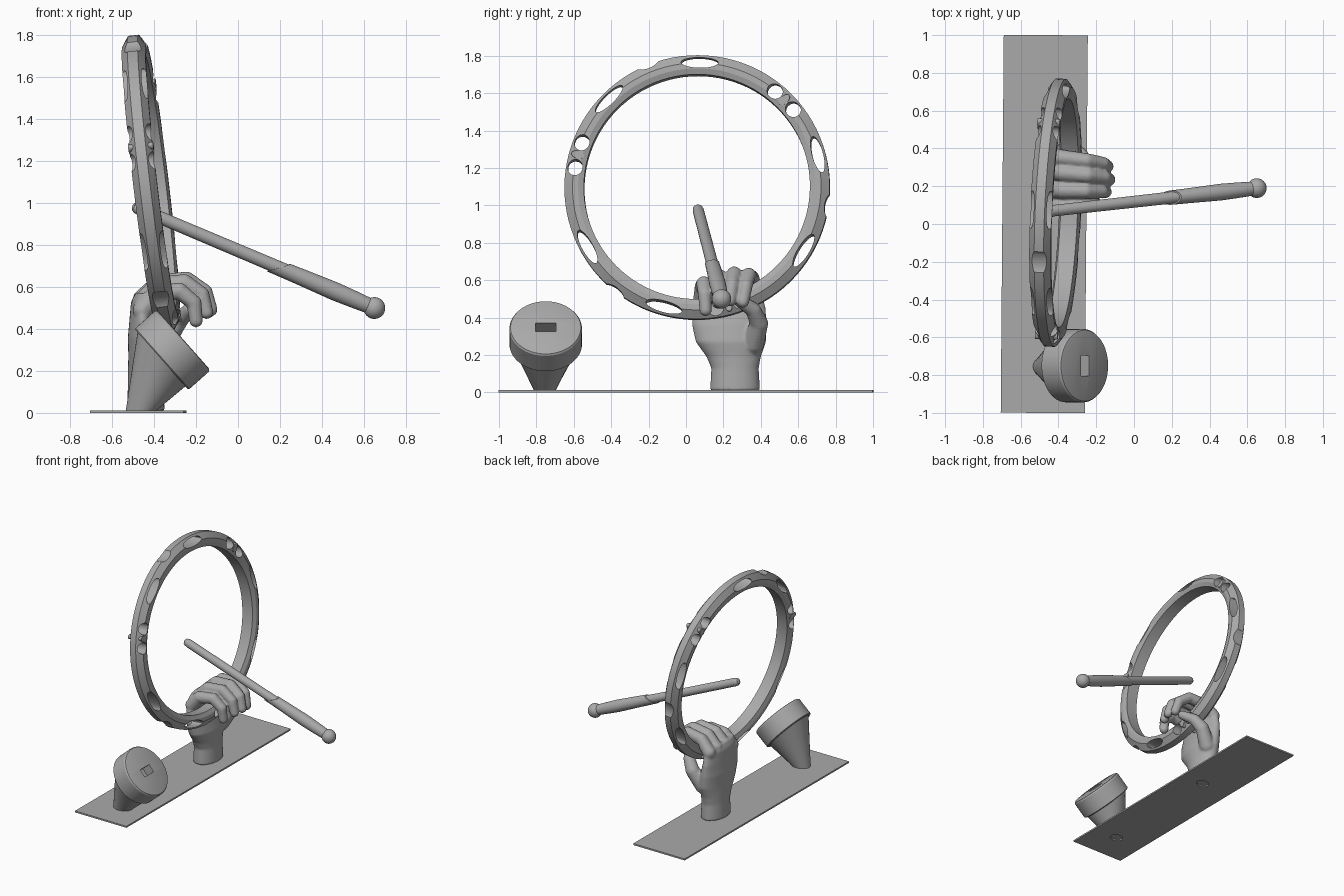
import bpy, bmesh
from math import sin, cos, pi, radians
from mathutils import Matrix, Vector

cube = bpy.data.objects.get("Cube")
if cube:
    bpy.data.objects.remove(cube)

grey = bpy.data.materials.new("plain grey")
grey.use_nodes = True
GREY = (0.4, 0.4, 0.4, 1)
grey.diffuse_color = GREY
grey.node_tree.nodes["Principled BSDF"].inputs["Base Color"].default_value = GREY


def add(name, bm, matrix=None, smooth=True):
    """Turn a bmesh into a grey object."""
    bmesh.ops.recalc_face_normals(bm, faces=bm.faces)
    mesh = bpy.data.meshes.new(name)
    bm.to_mesh(mesh)
    bm.free()
    obj = bpy.data.objects.new(name, mesh)
    bpy.context.collection.objects.link(obj)
    mesh.materials.append(grey)
    if matrix:
        mesh.transform(matrix)
    if smooth:
        shade(obj)
    return obj


def shade(obj, angle=30):
    bpy.ops.object.select_all(action='DESELECT')
    obj.select_set(True)
    bpy.context.view_layer.objects.active = obj
    bpy.ops.object.shade_smooth_by_angle(angle=radians(angle))


def bake(obj):
    """Apply all modifiers."""
    graph = bpy.context.evaluated_depsgraph_get()
    mesh = bpy.data.meshes.new_from_object(obj.evaluated_get(graph))
    obj.modifiers.clear()
    obj.data = mesh


def cut(obj, cutter):
    mod = obj.modifiers.new("cut", 'BOOLEAN')
    mod.operation, mod.solver, mod.object = 'DIFFERENCE', 'EXACT', cutter
    bake(obj)
    bpy.data.objects.remove(cutter)


def loft(bm, rings, close=False):
    """Bridge equal rings of points; cap the ends unless the loop closes."""
    loops = [[bm.verts.new(p) for p in ring] for ring in rings]
    n = len(loops[0])
    pairs = list(zip(loops, loops[1:])) + ([(loops[-1], loops[0])] if close else [])
    for a, b in pairs:
        for i in range(n):
            j = (i + 1) % n
            bm.faces.new((a[i], a[j], b[j], b[i]))
    if not close:
        bm.faces.new(loops[0])
        bm.faces.new(loops[-1])


def circle(center, u, v, n=32):
    c, u, v = Vector(center), Vector(u), Vector(v)
    return [c + u * cos(2 * pi * i / n) + v * sin(2 * pi * i / n) for i in range(n)]


def turned(bm, start, axis, profile, n=32, slant=0):
    """Turn (distance, radius) pairs about an axis; slant shears the first two rings."""
    axis = Vector(axis).normalized()
    u = Vector((0, 1, 0)).cross(axis).normalized()
    v = axis.cross(u)
    rings = []
    for k, (d, r) in enumerate(profile):
        lean = axis * (slant * r if k < 2 else 0)
        rings.append(circle(Vector(start) + axis * d, u * r + lean, v * r, n))
    loft(bm, rings)


def drill(bm, matrix, n=32):
    bmesh.ops.create_cone(bm, cap_ends=True, segments=n, radius1=1, radius2=1,
                          depth=1, matrix=matrix)


# Base plate with two sockets underneath
bm = bmesh.new()
bmesh.ops.create_cube(bm, size=1, matrix=Matrix.Translation((-0.475, 0, 0.006))
                      @ Matrix.Rotation(-0.008, 4, 'Z') @ Matrix.Diagonal((0.445, 2, 0.012, 1)))
plate = add("base_plate", bm, smooth=False)
bm = bmesh.new()
for x, y in ((-0.465, -0.755), (-0.44, 0.26)):
    drill(bm, Matrix.Translation((x, y, 0)) @ Matrix.Diagonal((0.05, 0.04, 0.05, 1)))
cut(plate, add("socket_cutter", bm))

# Tilted frame ring: faceted section swept in a circle
section = [(-0.045, 0.605), (-0.057, 0.635), (-0.057, 0.665), (-0.025, 0.71)]
section += [(-x, r) for x, r in reversed(section)]
bm = bmesh.new()
loft(bm, [[(x, r * cos(a), r * sin(a)) for x, r in section]
          for a in (2 * pi * i / 96 for i in range(96))], close=True)
tilt = (Matrix.Translation((-0.415, 0.06, 1.095)) @ Matrix.Rotation(-0.0425, 4, 'Z')
        @ Matrix.Rotation(-0.118, 4, 'Y'))
ring = add("frame_ring", bm, smooth=False)


def ring_hole(bm, degrees, radius, radial, along):
    drill(bm, Matrix.Rotation(radians(degrees), 4, 'X') @ Matrix.Translation((0, radius, 0))
          @ Matrix.Diagonal((1, radial, along, 1)) @ Matrix.Rotation(pi / 2, 4, 'Y'))


# Lens windows, rim notches and paired round holes, three times around
bm = bmesh.new()
for third in (0, 120, 240):
    for side in (-1, 1):
        ring_hole(bm, third + 112 + side * 23, 0.668, 0.029, 0.1)
        ring_hole(bm, third + 45 + side * 6, 0.66, 0.04, 0.043)
    ring_hole(bm, third + 112, 0.735, 0.045, 0.075)
cut(ring, add("ring_cutter", bm))
ring.data.transform(tilt)
shade(ring, 20)

# Small rollers between the paired holes
bm = bmesh.new()
for third in (0, 120, 240):
    ring_hole(bm, third + 45, 0.66, 0.035, 0.02)
rollers = Matrix.Diagonal((0.12, 1, 1, 1))
add("ring_rollers", bm, tilt @ rollers)

# Beater stick: shaft, grip with slanted lip, end ball
start, end = Vector((-0.475, 0.065, 0.975)), Vector((0.65, 0.19, 0.5))
axis = (end - start).normalized()
length = (end - start).length
bm = bmesh.new()
turned(bm, start, axis, [(-0.03, 0.008), (-0.024, 0.02), (-0.01, 0.028), (0.01, 0.03),
                         (length - 0.1, 0.033)])
add("beater_shaft", bm)
bm = bmesh.new()
turned(bm, start, axis, [(0.73, 0.03), (0.73, 0.038), (0.85, 0.04), (1.02, 0.044),
                         (1.12, 0.041), (length, 0.036)], slant=-1.2)
add("beater_grip", bm)
bm = bmesh.new()
bmesh.ops.create_uvsphere(bm, u_segments=32, v_segments=16, radius=0.052,
                          matrix=Matrix.Translation(end))
add("beater_ball", bm)

# Angled round pad with a slot, on a skewed cone foot
back, face = Vector((-0.365, -0.75, 0.255)), Vector((-0.26, -0.75, 0.348))
axis = (face - back).normalized()
across = Vector((axis.z, 0, -axis.x))
side = Vector((0, 1, 0))
bm = bmesh.new()
turned(bm, back, axis, [(0, 0.187), (0.006, 0.194), (0.128, 0.194), (0.138, 0.188),
                        (0.141, 0.18)], n=64)
pad = add("round_pad", bm)
frame = Matrix((across, side, axis)).transposed().to_4x4()
bm = bmesh.new()
bmesh.ops.create_cube(bm, size=1, matrix=Matrix.Translation(face) @ frame
                      @ Matrix.Diagonal((0.06, 0.11, 0.14, 1)))
cut(pad, add("slot_cutter", bm, smooth=False))
shade(pad)
bm = bmesh.new()
loft(bm, [circle((-0.463, -0.755, 0.01), (0.072, 0, 0), (0, 0.058, 0), 48),
          circle(back, across * 0.172, side * 0.172, 48)])
add("cone_foot", bm)

# Hand: wrist and palm loft as (z, x centre, x half, y centre, y half)
palm = [(0.01, -0.44, 0.09, 0.262, 0.133), (0.13, -0.44, 0.085, 0.262, 0.127),
        (0.19, -0.44, 0.085, 0.255, 0.145), (0.27, -0.435, 0.088, 0.24, 0.188),
        (0.36, -0.445, 0.08, 0.232, 0.2), (0.45, -0.455, 0.062, 0.23, 0.196),
        (0.53, -0.455, 0.055, 0.23, 0.178), (0.57, -0.45, 0.04, 0.23, 0.16)]
bm = bmesh.new()
loft(bm, [circle((x, y, z), (a, 0, 0), (0, b, 0)) for z, x, a, y, b in palm])


def digit(bm, points, r0, r1):
    """Chain of overlapping balls along a bent path."""
    points = [Vector(p) for p in points]
    steps, spans = 8, len(points) - 1
    for k in range(spans * steps + 1):
        i = min(k // steps, spans - 1)
        t = k / steps - i
        r = r0 + (r1 - r0) * k / (spans * steps)
        bmesh.ops.create_icosphere(bm, subdivisions=2, radius=r, matrix=Matrix.Translation(
            points[i].lerp(points[i + 1], t)))


# Four fingers curled over the ring, and the thumb meeting them
for knuckle, tip, lift, reach in ((0.085, 0.105, -0.04, -0.06), (0.18, 0.17, 0, -0.01),
                                  (0.28, 0.235, 0.012, 0.01), (0.365, 0.305, 0.005, 0)):
    path = ((-0.455, 0.53), (-0.38, 0.605), (-0.25, 0.622), (-0.165, 0.565), (-0.14, 0.48))
    digit(bm, [(x + reach * i / 4, knuckle + (tip - knuckle) * i / 4, z + lift)
               for i, (x, z) in enumerate(path)], 0.049, 0.034)
digit(bm, [(-0.4, 0.36, 0.26), (-0.33, 0.39, 0.37), (-0.28, 0.36, 0.44),
           (-0.23, 0.28, 0.495)], 0.06, 0.034)
hand = add("gripping_hand", bm, smooth=False)
skin = hand.modifiers.new("skin", 'REMESH')
skin.mode, skin.voxel_size = 'VOXEL', 0.008
soft = hand.modifiers.new("soft", 'SMOOTH')
soft.factor, soft.iterations = 0.5, 5
bake(hand)
if not hand.data.materials:
    hand.data.materials.append(grey)
shade(hand, 60)
